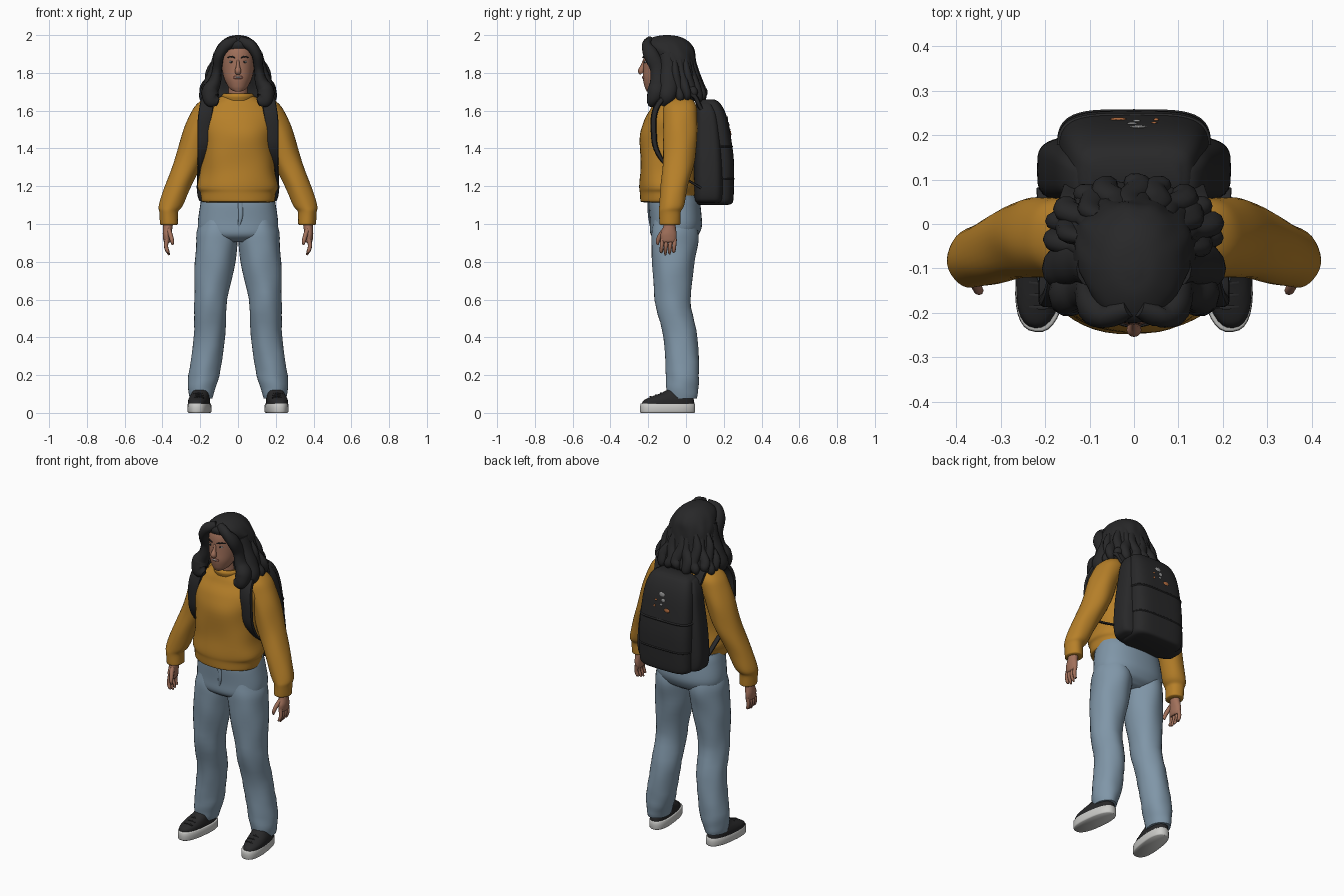
import bpy, bmesh, math
from mathutils import Vector, Matrix


def mat(name, r, g, b):
    m = bpy.data.materials.new(name)
    m.diffuse_color = (r, g, b, 1)
    return m


MUSTARD = mat("mustard_knit", 0.47, 0.215, 0.022)
DENIM = mat("denim_blue", 0.215, 0.305, 0.39)
BLACK = mat("soft_black", 0.021, 0.021, 0.022)
SKIN = mat("skin", 0.36, 0.165, 0.105)
LIP = mat("lip", 0.27, 0.10, 0.075)
WHITE = mat("off_white", 0.60, 0.60, 0.58)
GREY = mat("patch_grey", 0.30, 0.30, 0.30)
ORANGE = mat("patch_orange", 0.45, 0.15, 0.05)


def smooth_rows(rows, steps):
    """Interpolate rows of numbers without overshoot."""
    def slope(k, c):
        if k == 0 or k == len(rows) - 1:
            return 0.0 if len(rows) < 2 else (rows[min(k + 1, len(rows) - 1)][c] - rows[max(k - 1, 0)][c])
        a, b = rows[k][c] - rows[k - 1][c], rows[k + 1][c] - rows[k][c]
        return 0.0 if a * b <= 0 else math.copysign(min(2 * abs(a), 2 * abs(b), abs(a + b) / 2), a)
    out = []
    for k in range(len(rows) - 1):
        for j in range(steps):
            t = j / steps
            row = []
            for c in range(len(rows[0])):
                p, q = rows[k][c], rows[k + 1][c]
                row.append(p * (2*t**3 - 3*t**2 + 1) + slope(k, c) * (t**3 - 2*t**2 + t)
                           + q * (3*t**2 - 2*t**3) + slope(k + 1, c) * (t**3 - t**2))
            out.append(row)
    out.append(list(rows[-1]))
    return out


def finish(name, bm, material, angle=50):
    bmesh.ops.recalc_face_normals(bm, faces=bm.faces)
    me = bpy.data.meshes.new(name)
    bm.to_mesh(me)
    bm.free()
    ob = bpy.data.objects.new(name, me)
    bpy.context.collection.objects.link(ob)
    me.materials.append(material)
    bpy.ops.object.select_all(action='DESELECT')
    ob.select_set(True)
    bpy.context.view_layer.objects.active = ob
    bpy.ops.object.shade_smooth_by_angle(angle=math.radians(angle))
    return ob


def skin_rings(name, rings, material, turn=None):
    bm = bmesh.new()
    loops = [[bm.verts.new(p) for p in ring] for ring in rings]
    n = len(loops[0])
    for a, b in zip(loops, loops[1:]):
        for i in range(n):
            bm.faces.new((a[i], a[(i + 1) % n], b[(i + 1) % n], b[i]))
    bm.faces.new(loops[0])
    bm.faces.new(loops[-1])
    if turn:
        centre = sum((v.co for v in bm.verts), Vector()) / len(bm.verts)
        bmesh.ops.rotate(bm, verts=bm.verts, cent=centre, matrix=Matrix.Rotation(turn, 3, 'Z'))
    return finish(name, bm, material)


def power(v, n):
    return math.copysign(abs(v) ** (2 / n), v)


def loft(name, rows, material, n=2.0, side=1, sides=32, steps=5, fold=None, turn=None):
    """Stack of horizontal rings; a row is centre x, centre y, z, half width, half depth."""
    rings = []
    for cx, cy, z, rx, ry in smooth_rows(rows, steps):
        ring = []
        for i in range(sides):
            a = 2 * math.pi * i / sides
            f = 1 + (fold(a, z) if fold else 0)
            ring.append((side * (cx + rx * f * power(math.cos(a), n)),
                         cy + ry * f * power(math.sin(a), n), z))
        rings.append(ring)
    return skin_rings(name, rings, material, turn)


def sweep(name, rows, material, side=1, n=2.0, sides=12, steps=5):
    """Tube along a path; a row is x, y, z, half width, half thickness."""
    rows = smooth_rows(rows, steps)
    pts = [Vector((side * r[0], r[1], r[2])) for r in rows]
    ref = Vector((1, 0, 0)) if abs((pts[-1] - pts[0]).normalized().x) < 0.85 else Vector((0, 0, 1))
    rings = []
    for k, r in enumerate(rows):
        t = (pts[min(k + 1, len(pts) - 1)] - pts[max(k - 1, 0)]).normalized()
        u = (ref - t * ref.dot(t)).normalized()
        v = t.cross(u)
        rings.append([pts[k] + u * r[3] * power(math.cos(2 * math.pi * i / sides), n)
                      + v * r[4] * power(math.sin(2 * math.pi * i / sides), n) for i in range(sides)])
    return skin_rings(name, rings, material)


def ball(name, loc, radii, material):
    bm = bmesh.new()
    bmesh.ops.create_uvsphere(bm, u_segments=16, v_segments=10, radius=1)
    bmesh.ops.scale(bm, vec=radii, verts=bm.verts)
    bmesh.ops.translate(bm, vec=loc, verts=bm.verts)
    return finish(name, bm, material)


def cloth(a, z):
    return 0.013 * math.sin(5 * a + 14 * z) + 0.009 * math.sin(3 * a - 31 * z)


def waves(a, z):
    return (0.03 * math.sin(9 * a + 25 * z) + 0.02 * math.sin(14 * a - 18 * z)) * min(1, (2.0 - z) / 0.2)


# Sweater body with gathered hem and collar
loft("sweater_body", [(0, -.09, 1.115, .175, .135), (0, -.09, 1.12, .192, .15), (0, -.09, 1.165, .2, .153),
     (0, -.09, 1.2, .214, .156), (0, -.09, 1.3, .195, .152), (0, -.09, 1.45, .19, .155),
     (0, -.08, 1.55, .2, .14), (0, -.065, 1.62, .18, .115), (0, -.065, 1.66, .12, .098),
     (0, -.075, 1.68, .08, .085)], MUSTARD, n=2.2, sides=48, fold=lambda a, z: cloth(a, z) * .8)
loft("sweater_collar", [(0, -.08, 1.655, .085, .09), (0, -.082, 1.675, .087, .093),
     (0, -.082, 1.69, .078, .083), (0, -.082, 1.685, .066, .07)], MUSTARD)

# Jeans seat and fly
loft("jeans_seat", [(0, -.062, 1.15, .19, .125), (0, -.06, 1.1, .2, .137), (0, -.053, 1.0, .213, .138),
     (0, -.06, .94, .2, .125), (0, -.06, .905, .1, .08)], DENIM, n=2.3, sides=40)
sweep("jeans_fly", [(.012, -.199, 1.12, .012, .004), (.014, -.196, 1.05, .012, .006),
      (.004, -.186, .985, .005, .005)], DENIM)

for s, tag in ((1, "left"), (-1, "right")):
    # Sleeve with ballooning cuff
    loft(tag + "_sleeve", [(.365, -.085, .995, .04, .048), (.365, -.085, 1.0, .047, .055),
         (.367, -.085, 1.06, .049, .057), (.355, -.075, 1.1, .064, .066), (.318, -.062, 1.2, .07, .072),
         (.255, -.037, 1.35, .077, .085), (.208, -.03, 1.5, .08, .09), (.165, -.03, 1.6, .078, .09),
         (.14, -.03, 1.65, .062, .072), (.125, -.035, 1.675, .025, .035)], MUSTARD, side=s, fold=cloth)
    # Hand, fingers and thumb
    loft(tag + "_palm", [(.368, -.085, 1.02, .026, .03), (.372, -.088, .98, .025, .034),
         (.376, -.092, .94, .022, .043), (.376, -.092, .91, .018, .04), (.374, -.092, .9, .01, .034)],
         SKIN, side=s, sides=20)
    for i, tip in enumerate((.848, .835, .84, .86)):
        y = -.125 + .022 * i
        sweep(f"{tag}_finger_{i + 1}", [(.376, y, .92, .012, .011), (.381, y - .003, .885, .011, .0105),
              (.372, y - .006, .855, .009, .009), (.364, y - .006, tip, .004, .004)], SKIN, side=s, sides=8)
    sweep(tag + "_thumb", [(.368, -.11, .97, .014, .016), (.355, -.138, .935, .012, .013),
          (.348, -.15, .905, .01, .01), (.346, -.15, .888, .004, .004)], SKIN, side=s, sides=8)
    # Straight trouser leg
    loft(tag + "_jeans_leg", [(.11, -.06, 1.02, .09, .11), (.111, -.06, .93, .109, .125),
         (.122, -.067, .8, .108, .113), (.143, -.07, .6, .087, .095), (.152, -.03, .4, .083, .09),
         (.18, -.018, .2, .082, .088), (.193, -.02, .11, .067, .083), (.195, -.02, .075, .06, .075)],
         DENIM, side=s, fold=lambda a, z: cloth(a, z) + .012 * math.sin(70 * z + 2 * a) * (z < .62))
    # Sneaker
    out = .12 * s
    loft(tag + "_shoe_sole", [(.204, -.097, 0, .054, .143), (.204, -.097, .008, .059, .147),
         (.204, -.097, .046, .058, .146), (.204, -.097, .05, .054, .142)], WHITE, n=2.5, side=s, steps=2, turn=out)
    loft(tag + "_shoe_upper", [(.204, -.096, .045, .054, .141), (.204, -.092, .065, .054, .135),
         (.203, -.075, .085, .051, .112), (.2, -.05, .105, .046, .082), (.198, -.035, .125, .042, .06)],
         BLACK, n=2.4, side=s, turn=out)
    for i in range(3):
        y, z = -.185 + .027 * i, .083 + .009 * i
        sweep(f"{tag}_shoe_lace_{i + 1}", [(.18, y, z - .004, .004, .005), (.208, y - .003, z + .003, .004, .005),
              (.235, y, z - .004, .004, .005)], BLACK, side=s, sides=6, steps=2)
    # Shoulder strap of the backpack
    sweep(tag + "_backpack_strap", [(.13, .08, 1.61, .03, .012), (.14, .03, 1.685, .034, .014),
          (.15, -.07, 1.69, .036, .015), (.165, -.15, 1.63, .037, .016), (.178, -.172, 1.54, .036, .016),
          (.182, -.168, 1.44, .033, .015), (.19, -.14, 1.36, .025, .012), (.2, -.08, 1.29, .014, .006),
          (.205, .08, 1.19, .014, .006)], BLACK, side=s, n=3.5)
    # Eye and brow
    ball(tag + "_eye", (s * .034, -.214, 1.858), (.014, .007, .0055), WHITE)
    ball(tag + "_iris", (s * .034, -.2195, 1.858), (.0055, .003, .0052), BLACK)
    sweep(tag + "_brow", [(.016, -.229, 1.88, .003, .003), (.036, -.222, 1.886, .004, .004),
          (.058, -.2, 1.88, .002, .002)], BLACK, side=s, sides=6)
    # Hair framing the cheek
    sweep(tag + "_front_lock", [(.012, -.19, 1.975, .02, .02), (.06, -.208, 1.95, .03, .025),
          (.1, -.185, 1.895, .028, .04), (.11, -.15, 1.82, .025, .04), (.122, -.145, 1.755, .033, .045),
          (.148, -.155, 1.7, .045, .05), (.138, -.175, 1.66, .045, .034), (.105, -.18, 1.645, .02, .016)],
          BLACK, side=s)
    sweep(tag + "_outer_lock", [(.1, -.1, 1.9, .03, .04), (.122, -.09, 1.82, .03, .045),
          (.15, -.09, 1.74, .035, .05), (.172, -.1, 1.68, .035, .045), (.15, -.12, 1.64, .03, .03)], BLACK, side=s)

# Neck, head, nose and smile
loft("neck", [(0, -.085, 1.6, .06, .065), (0, -.092, 1.68, .054, .064), (0, -.1, 1.78, .052, .06)], SKIN)
loft("head", [(0, -.19, 1.702, .018, .018), (0, -.173, 1.712, .038, .04), (0, -.157, 1.73, .054, .063),
     (0, -.138, 1.77, .073, .09), (0, -.12, 1.82, .085, .107), (0, -.11, 1.88, .091, .116),
     (0, -.11, 1.93, .085, .108), (0, -.11, 1.97, .055, .07)], SKIN)
sweep("nose", [(0, -.217, 1.868, .007, .01), (0, -.228, 1.835, .01, .013), (0, -.238, 1.81, .017, .016),
      (0, -.232, 1.797, .014, .012)], SKIN)
ball("lips", (0, -.222, 1.776), (.027, .01, .0105), LIP)
ball("teeth", (0, -.2275, 1.777), (.019, .0065, .0045), WHITE)

# Wavy hair mass and curled tips around the back
loft("hair", [(0, -.1, 2.0, .012, .015), (0, -.1, 1.992, .05, .065), (0, -.1, 1.965, .09, .115),
     (0, -.088, 1.93, .115, .13), (0, -.06, 1.88, .134, .112), (0, -.04, 1.8, .143, .103),
     (0, -.018, 1.72, .168, .1), (0, -.012, 1.68, .175, .105), (0, -.012, 1.65, .15, .085)],
     BLACK, sides=64, fold=waves)
for i in range(11):
    a = math.radians(-8 + 19.6 * i)
    c, d = math.cos(a), math.sin(a)
    sway = .012 * (-1) ** i
    low = 1.645 + .012 * (i % 3)
    sweep(f"back_lock_{i + 1}", [(.115 * c, -.05 + .085 * d, 1.87, .02, .015),
          (.135 * c + sway, -.04 + .095 * d, 1.79, .03, .022), (.16 * c - sway, -.025 + .105 * d, 1.72, .032, .025),
          (.178 * c, -.015 + .108 * d, low + .025, .026, .022), (.165 * c + sway, -.015 + .1 * d, low, .01, .01)],
          BLACK, sides=10)

# Backpack: main compartment, gusset, seams and haul loop
loft("backpack_main", [(0, .145, 1.1, .13, .07), (0, .148, 1.108, .155, .095), (0, .149, 1.14, .17, .103),
     (0, .149, 1.3, .172, .106), (0, .138, 1.48, .165, .097), (0, .128, 1.58, .152, .084),
     (0, .118, 1.64, .13, .062), (0, .11, 1.66, .1, .04)], BLACK, n=4, sides=48)
loft("backpack_gusset", [(0, .12, 1.11, .17, .06), (0, .122, 1.125, .205, .076), (0, .122, 1.2, .218, .08),
     (0, .12, 1.34, .208, .078), (0, .116, 1.48, .187, .07), (0, .11, 1.58, .168, .06),
     (0, .1, 1.635, .14, .045), (0, .1, 1.65, .11, .03)], BLACK, n=4, sides=48)
for z, cy, ry in ((1.24, .149, .109), (1.41, .1435, .106)):
    loft("backpack_seam", [(0, cy, z - .006, .17, ry - .004), (0, cy, z, .174, ry), (0, cy, z + .006, .17, ry - .004)],
         BLACK, n=4, sides=48, steps=2)
sweep("backpack_loop", [(-.03, .08, 1.645, .006, .009), (-.02, .075, 1.675, .006, .009),
      (.02, .075, 1.675, .006, .009), (.03, .08, 1.645, .006, .009)], BLACK, sides=8)

# Small decorative patches on the pack
for x, z, w, h, m in ((.01, 1.555, .02, .016, GREY), (-.004, 1.525, .013, .012, GREY), (.006, 1.5, .009, .007, GREY),
                      (-.035, 1.475, .019, .012, ORANGE), (.045, 1.52, .008, .006, ORANGE),
                      (.05, 1.485, .006, .008, ORANGE)):
    y = .235 - max(0, z - 1.48) * .23
    ball("patch", (x, y, z), (w, .0048, h), m)
